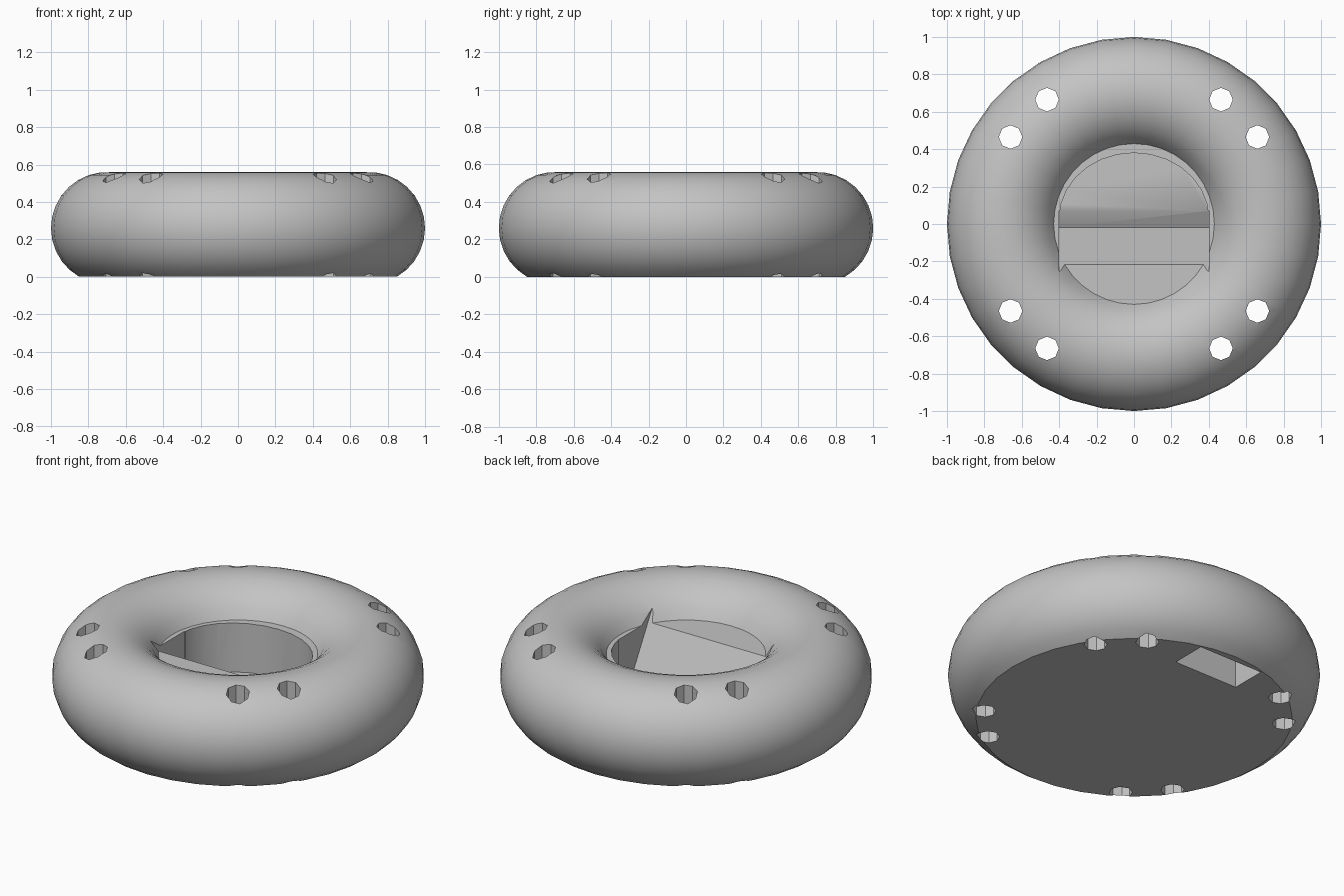
import bpy, bmesh
from math import sin, cos, pi, radians

if "Cube" in bpy.data.objects:
    bpy.data.objects.remove(bpy.data.objects["Cube"])

RING, TUBE, MID = 0.70, 0.30, 0.26   # ring radius, tube radius, tube centre height
SHELF = 0.39                         # height of the filled centre

grey = bpy.data.materials.new("plain grey")
grey.use_nodes = True
colour = (0.55, 0.55, 0.55, 1)
grey.diffuse_color = colour
grey.node_tree.nodes["Principled BSDF"].inputs["Base Color"].default_value = colour


def add_object(name, bm):
    bmesh.ops.recalc_face_normals(bm, faces=bm.faces)
    mesh = bpy.data.meshes.new(name)
    bm.to_mesh(mesh)
    bm.free()
    mesh.materials.append(grey)
    obj = bpy.data.objects.new(name, mesh)
    bpy.context.collection.objects.link(obj)
    return obj


def prism(name, outline, offset):
    """Closed solid from a flat outline pushed along an offset."""
    bm = bmesh.new()
    face = bm.faces.new([bm.verts.new(p) for p in outline])
    moved = bmesh.ops.extrude_face_region(bm, geom=[face])["geom"]
    bmesh.ops.translate(bm, vec=offset,
                        verts=[v for v in moved if isinstance(v, bmesh.types.BMVert)])
    return add_object(name, bm)


def cut(target, cutter):
    cutter.hide_render = True
    mod = target.modifiers.new("cut", 'BOOLEAN')
    mod.operation, mod.solver, mod.object = 'DIFFERENCE', 'EXACT', cutter
    bpy.context.view_layer.objects.active = target
    bpy.ops.object.modifier_apply(modifier=mod.name)
    bpy.data.objects.remove(cutter)


# Ring body: flat base, round tube and filled centre, spun about z
base_angle = -radians(60)
shelf_angle = pi - radians(25.7)
profile = [(0, 0)]
for i in range(19):
    a = base_angle + (shelf_angle - base_angle) * i / 18
    profile.append((RING + TUBE * cos(a), max(0, MID + TUBE * sin(a))))
profile.append((0, SHELF))
bm = bmesh.new()
verts = [bm.verts.new((r, 0, z)) for r, z in profile]
edges = [bm.edges.new(pair) for pair in zip(verts, verts[1:])]
bmesh.ops.spin(bm, geom=verts + edges, cent=(0, 0, 0), axis=(0, 0, 1),
               angle=2 * pi, steps=36, use_duplicate=False)
bmesh.ops.remove_doubles(bm, verts=bm.verts, dist=0.0005)
body = add_object("ring_stand", bm)

# Tilted resting slot across the centre
slot = [(-0.4, y, z) for y, z in ((-0.02, 0.05), (0.07, 0.1), (0.07, 0.9), (-0.51, 0.9))]
cut(body, prism("slot_cutter", slot, (0.8, 0, 0)))

# Deep half-round well behind the slot
well = [(0.4 * cos(pi * i / 14), 0.03 + 0.35 * sin(pi * i / 14), 0.1) for i in range(15)]
cut(body, prism("well_cutter", well, (0, 0, 0.8)))

# Rectangular pocket in the underside
pocket = [(x, y, -0.1) for x, y in ((-0.21, 0.6), (0.21, 0.6), (0.21, 0.81), (-0.21, 0.81))]
cut(body, prism("pocket_cutter", pocket, (0, 0, 0.38)))

# Pairs of upright holes in each quarter
for sx in (-1, 1):
    for sy in (-1, 1):
        for x, y in ((0.465, 0.665), (0.66, 0.465)):
            hole = [(sx * x + 0.063 * cos(pi * i / 4), sy * y + 0.063 * sin(pi * i / 4), -0.1)
                    for i in range(8)]
            cut(body, prism("hole_cutter", hole, (0, 0, 0.9)))

# Smooth tube with crisp cut edges
bpy.ops.object.select_all(action='DESELECT')
body.select_set(True)
bpy.context.view_layer.objects.active = body
bpy.ops.object.shade_smooth_by_angle(angle=radians(30))
